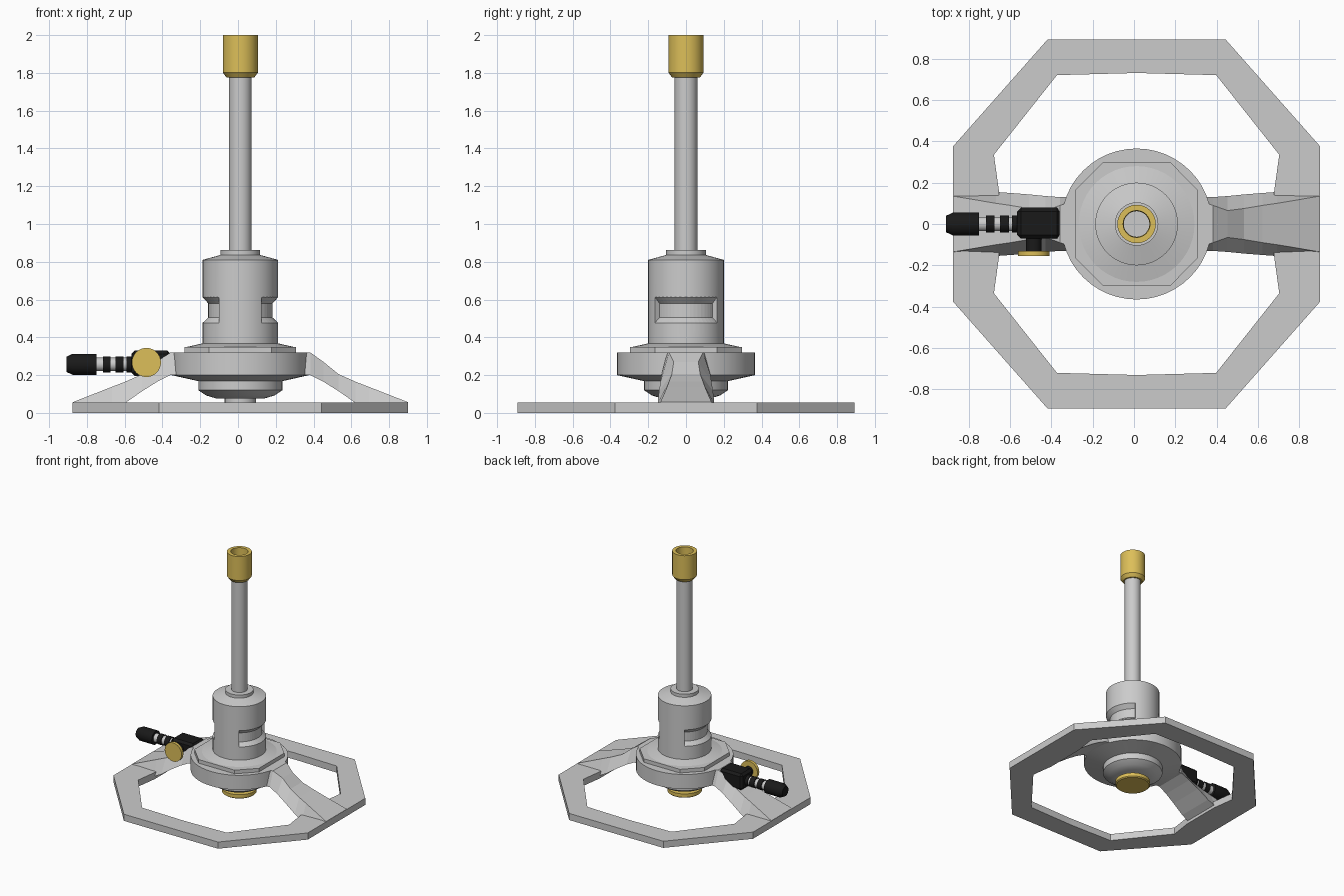
import bpy, bmesh, math
from mathutils import Matrix, Vector

if "Cube" in bpy.data.objects:
    bpy.data.objects.remove(bpy.data.objects["Cube"])

CX = 0.0125  # burner axis


def material(name, color):
    m = bpy.data.materials.new(name)
    m.diffuse_color = color
    m.use_nodes = True
    m.node_tree.nodes["Principled BSDF"].inputs["Base Color"].default_value = m.diffuse_color
    return m


BRASS = material("brass", (0.72, 0.52, 0.10, 1))
BLACK = material("black_rubber", (0.01, 0.01, 0.01, 1))


def finish(bm, name, mat=None, smooth=True):
    bmesh.ops.recalc_face_normals(bm, faces=bm.faces)
    me = bpy.data.meshes.new(name)
    bm.to_mesh(me)
    bm.free()
    ob = bpy.data.objects.new(name, me)
    bpy.context.collection.objects.link(ob)
    if mat:
        me.materials.append(mat)
    if smooth:
        bpy.ops.object.select_all(action='DESELECT')
        ob.select_set(True)
        bpy.context.view_layer.objects.active = ob
        bpy.ops.object.shade_smooth_by_angle(angle=math.radians(30))
    return ob


def revolve(name, profile, origin=(CX, 0, 0), axis='Z', n=48, mat=None, closed=False):
    """Spin a (radius, height) profile around an axis."""
    bm = bmesh.new()
    vs = [bm.verts.new((r, 0, h)) for r, h in profile]
    es = [bm.edges.new(p) for p in zip(vs, vs[1:])]
    if closed:
        es.append(bm.edges.new((vs[-1], vs[0])))
    bmesh.ops.spin(bm, geom=vs + es, cent=(0, 0, 0), axis=(0, 0, 1),
                   angle=math.tau, steps=n)
    bmesh.ops.remove_doubles(bm, verts=bm.verts, dist=1e-5)
    rot = {'Z': Matrix(), 'X': Matrix.Rotation(math.pi / 2, 4, 'Y'),
           'Y': Matrix.Rotation(-math.pi / 2, 4, 'X')}[axis]
    bm.transform(Matrix.Translation(Vector(origin)) @ rot)
    return finish(bm, name, mat)


def loft(name, sections, closed=False, mat=None, smooth=False):
    """Skin equal-length point loops, capping the ends unless closed."""
    bm = bmesh.new()
    loops = [[bm.verts.new(p) for p in s] for s in sections]
    pairs = list(zip(loops, loops[1:])) + ([(loops[-1], loops[0])] if closed else [])
    for a, b in pairs:
        for i in range(len(a)):
            j = (i + 1) % len(a)
            bm.faces.new((a[i], a[j], b[j], b[i]))
    if not closed:
        bm.faces.new(loops[0])
        bm.faces.new(loops[-1])
    return finish(bm, name, mat, smooth)


def mirrored(quarter):
    """Complete a loop from its first-quadrant points (x side to y side)."""
    half = quarter + [(-x, y) for x, y in reversed(quarter)]
    return half + [(-x, -y) for x, y in half]


def flat(points, z):
    return [(CX + x, y, z) for x, y in points]


# Octagonal foot ring
outer = mirrored([(0.888, 0.14), (0.888, 0.375), (0.43, 0.893), (0.1, 0.893)])
inner = mirrored([(0.665, 0.155), (0.69, 0.335), (0.385, 0.72), (0.01, 0.73)])
loft("foot_ring", [flat(outer, 0), flat(outer, 0.055), flat(inner, 0.055), flat(inner, 0)],
     closed=True)

# Two sloping legs: x, top z, top half width, bottom z, bottom half width
leg = [(0.34, 0.32, 0.10, 0.20, 0.13), (0.37, 0.32, 0.09, 0.20, 0.13),
       (0.44, 0.27, 0.065, 0.165, 0.135), (0.52, 0.205, 0.075, 0.115, 0.143),
       (0.61, 0.165, 0.09, 0.052, 0.15), (0.68, 0.138, 0.10, 0.015, 0.155),
       (0.887, 0.057, 0.135, 0.03, 0.14)]
for side, s in (("left", -1), ("right", 1)):
    loft(side + "_leg", [[(CX + s * x, -wb, zb), (CX + s * x, wb, zb),
                          (CX + s * x, wt, zt), (CX + s * x, -wt, zt)]
                         for x, zt, wt, zb, wb in leg])

# Hub with bowl underneath, and its brass adjusting knob
revolve("hub", [(0, 0.05), (0.083, 0.05), (0.083, 0.075), (0.13, 0.077), (0.18, 0.092),
                (0.222, 0.12), (0.222, 0.168), (0.365, 0.2), (0.365, 0.32), (0, 0.32)])
revolve("adjusting_knob", [(0, 0.015), (0.122, 0.015), (0.13, 0.022), (0.13, 0.05), (0, 0.05)],
        mat=BRASS)

# Square plate with cut corners
plate = mirrored([(0.295, 0.165), (0.165, 0.297)])
loft("corner_cut_plate", [flat(plate, 0.318), flat(plate, 0.35)])

# Mixing chamber with air slots on both sides
chamber = revolve("mixing_chamber", [(0, 0.34), (0.28, 0.35), (0.2, 0.368), (0.2, 0.81),
                                     (0.105, 0.836), (0.105, 0.862), (0, 0.862)])
slot = [(0.17, 0.505), (0.21, 0.467), (0.21, 0.623), (0.17, 0.58)]
for k in (0, 1):
    arcs = []
    for i in range(17):
        a = k * math.pi + math.radians(-55.5 + 111 * i / 16)
        arcs.append([(CX + r * math.cos(a), r * math.sin(a), z) for r, z in slot])
    cutter = loft(f"slot_cutter_{k}", arcs)
    mod = chamber.modifiers.new("slot", 'BOOLEAN')
    mod.object = cutter
    mod.operation = 'DIFFERENCE'
    mod.solver = 'EXACT'
    cutter.hide_render = True
    cutter.hide_set(True)

# Barrel and hollow brass tip
revolve("barrel_tube", [(0.06, 0.85), (0.06, 1.79)], n=32)
revolve("brass_tip", [(0.062, 1.775), (0.073, 1.775), (0.093, 1.802), (0.093, 2.0),
                      (0.065, 2.0)], n=32, mat=BRASS, closed=True)

# Gas valve block, its stem and brass dial
bm = bmesh.new()
bmesh.ops.create_cube(bm, size=1)
bm.transform(Matrix.Translation((-0.46, 0.004, 0.262)) @ Matrix.Diagonal((0.21, 0.15, 0.135, 1)))
bmesh.ops.bevel(bm, geom=bm.edges[:], offset=0.018, segments=1, affect='EDGES')
finish(bm, "valve_block", BLACK, False)
revolve("valve_stem", [(0, -0.135), (0.037, -0.135), (0.037, -0.06), (0, -0.06)],
        (-0.485, 0, 0.265), 'Y', 24, BLACK)
revolve("valve_dial", [(0, -0.154), (0.077, -0.154), (0.077, -0.13), (0, -0.13)],
        (-0.485, 0, 0.267), 'Y', 32, BRASS)

# Hose barb: grey pipe, black collars and tip
revolve("hose_pipe", [(0, -0.77), (0.035, -0.77), (0.035, -0.55), (0, -0.55)],
        (0, 0, 0.257), 'X', 24)
for name, x0, x1 in (("outer_collar", -0.715, -0.675), ("middle_collar", -0.648, -0.605),
                     ("inner_collar", -0.59, -0.555)):
    revolve(name, [(0, x0), (0.042, x0), (0.042, x1), (0, x1)], (0, 0, 0.257), 'X', 24, BLACK)
revolve("hose_tip", [(0, -0.908), (0.04, -0.908), (0.056, -0.875), (0.056, -0.75), (0, -0.75)],
        (0, 0, 0.257), 'X', 16, BLACK)
